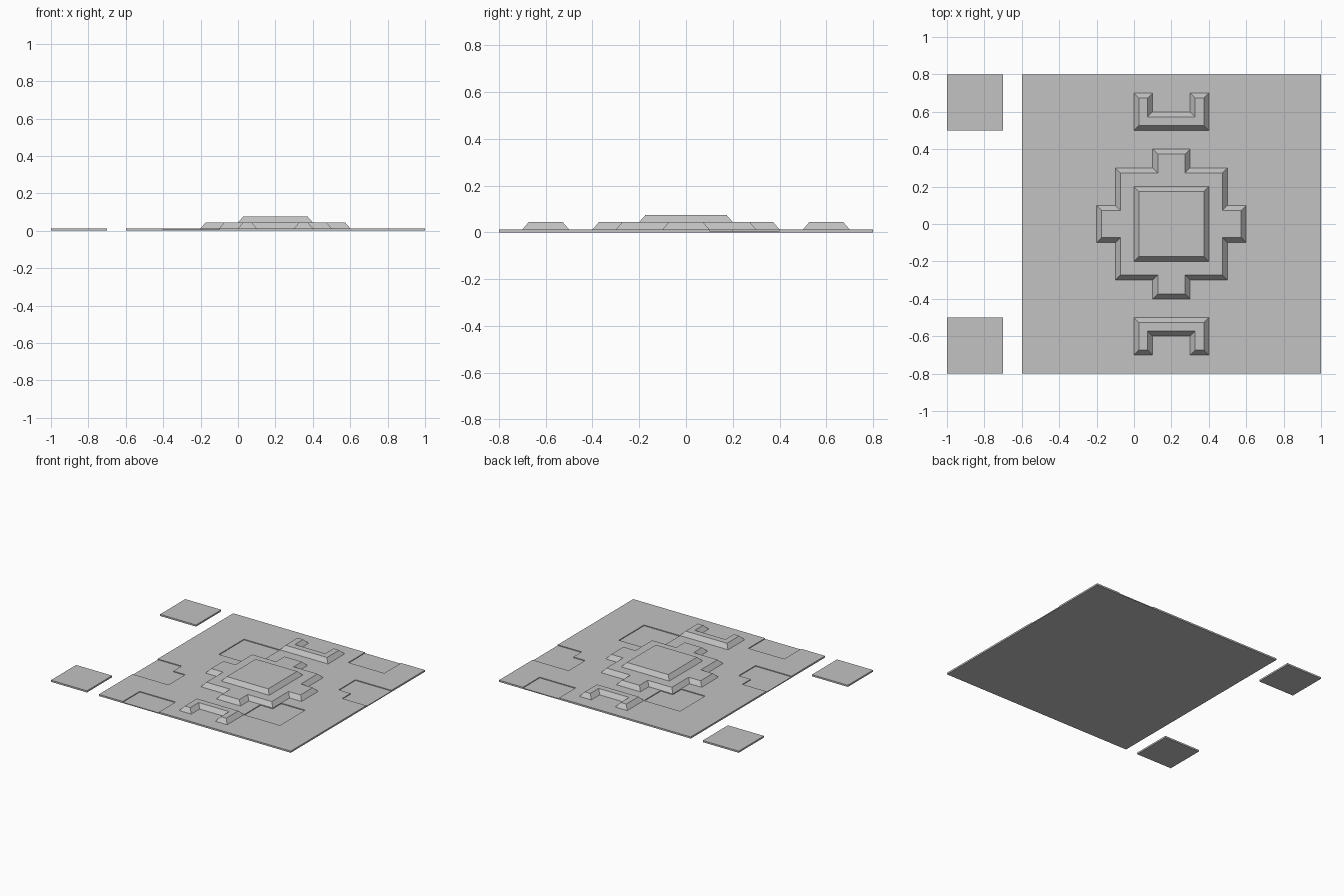
import bpy
import bmesh
from mathutils import Vector

DECK = 0.0125      # top of the plates
TIER = 0.044       # top of the first raised tier
CROWN = 0.075      # top of the central block
GROOVE = 0.0065    # floor of the shallow recesses
BEVEL = 0.027      # sideways run of the sloped edges
CENTRE_X = 0.2     # middle of the main plate

if "Cube" in bpy.data.objects:
    bpy.data.objects.remove(bpy.data.objects["Cube"])

grey = bpy.data.materials.new("plain_grey")
grey.use_nodes = True
colour = (0.54, 0.54, 0.54, 1)
grey.diffuse_color = colour
grey.node_tree.nodes["Principled BSDF"].inputs["Base Color"].default_value = colour


def rect(x0, x1, y0, y1):
    return [(x0, y0), (x1, y0), (x1, y1), (x0, y1)]


def turned(outline):
    """Half turn about the middle of the main plate."""
    return [(2 * CENTRE_X - x, -y) for x, y in outline]


def inset(outline, distance):
    """Mitred inset of a counter-clockwise, right-angled outline."""
    points = [Vector(p) for p in outline]
    result = []
    for i, p in enumerate(points):
        a = (p - points[i - 1]).normalized()
        b = (points[(i + 1) % len(points)] - p).normalized()
        result.append(p + distance * Vector((-a.y - b.y, a.x + b.x)))
    return result


def slab(name, outline, bottom, top, bevel=0.0):
    """Solid with a flat outline; the sides slope inwards by the bevel."""
    bm = bmesh.new()
    low = [bm.verts.new((x, y, bottom)) for x, y in outline]
    high = [bm.verts.new((x, y, top)) for x, y in inset(outline, bevel)]
    bm.faces.new(low[::-1])
    bm.faces.new(high)
    n = len(low)
    for i in range(n):
        j = (i + 1) % n
        bm.faces.new((low[i], low[j], high[j], high[i]))
    mesh = bpy.data.meshes.new(name)
    bm.to_mesh(mesh)
    bm.free()
    mesh.materials.append(grey)
    obj = bpy.data.objects.new(name, mesh)
    bpy.context.collection.objects.link(obj)
    return obj


# Main plate and the two loose square tiles
plate = slab("main_plate", rect(-0.6, 1, -0.8, 0.8), 0, DECK)
slab("front_tile", rect(-1, -0.7, -0.8, -0.5), 0, DECK)
slab("back_tile", rect(-1, -0.7, 0.5, 0.8), 0, DECK)

# Shallow recesses, each repeated by a half turn
recesses = {
    "edge": rect(-0.4, -0.1, -0.9, -0.6),
    "side": [(-0.7, -0.4), (-0.3, -0.4), (-0.3, -0.2),
             (-0.4, -0.2), (-0.4, -0.1), (-0.7, -0.1)],
    "corner": [(-0.3, 0.2), (-0.1, 0.2), (-0.1, 0.3),
               (0, 0.3), (0, 0.5), (-0.3, 0.5)],
}
for name, outline in recesses.items():
    for suffix, shape in (("a", outline), ("b", turned(outline))):
        cutter = slab(f"{name}_recess_cutter_{suffix}", shape, GROOVE, 0.1)
        cutter.hide_render = True
        cutter.hide_viewport = True
        cut = plate.modifiers.new(cutter.name, "BOOLEAN")
        cut.operation = "DIFFERENCE"
        cut.solver = "EXACT"
        cut.object = cutter

# Stepped cross in the middle, with a square block on top
half_cross = [(-0.2, 0.1), (-0.2, -0.1), (-0.1, -0.1), (-0.1, -0.3),
              (0.1, -0.3), (0.1, -0.4)]
half_cross += [(0.3, -0.4), (0.3, -0.3), (0.5, -0.3), (0.5, -0.1)]
cross = half_cross + turned(half_cross)
cross = list(dict.fromkeys((round(x, 3), round(y, 3)) for x, y in cross))
slab("stepped_cross", cross, DECK, TIER, BEVEL)
slab("centre_block", rect(0, 0.4, -0.2, 0.2), TIER, CROWN, BEVEL)

# U-shaped ridges opening outwards at front and back
ridge = [(0, 0.5), (0.4, 0.5), (0.4, 0.7), (0.3, 0.7),
         (0.3, 0.6), (0.1, 0.6), (0.1, 0.7), (0, 0.7)]
slab("back_ridge", ridge, DECK, TIER, BEVEL)
slab("front_ridge", turned(ridge), DECK, TIER, BEVEL)
